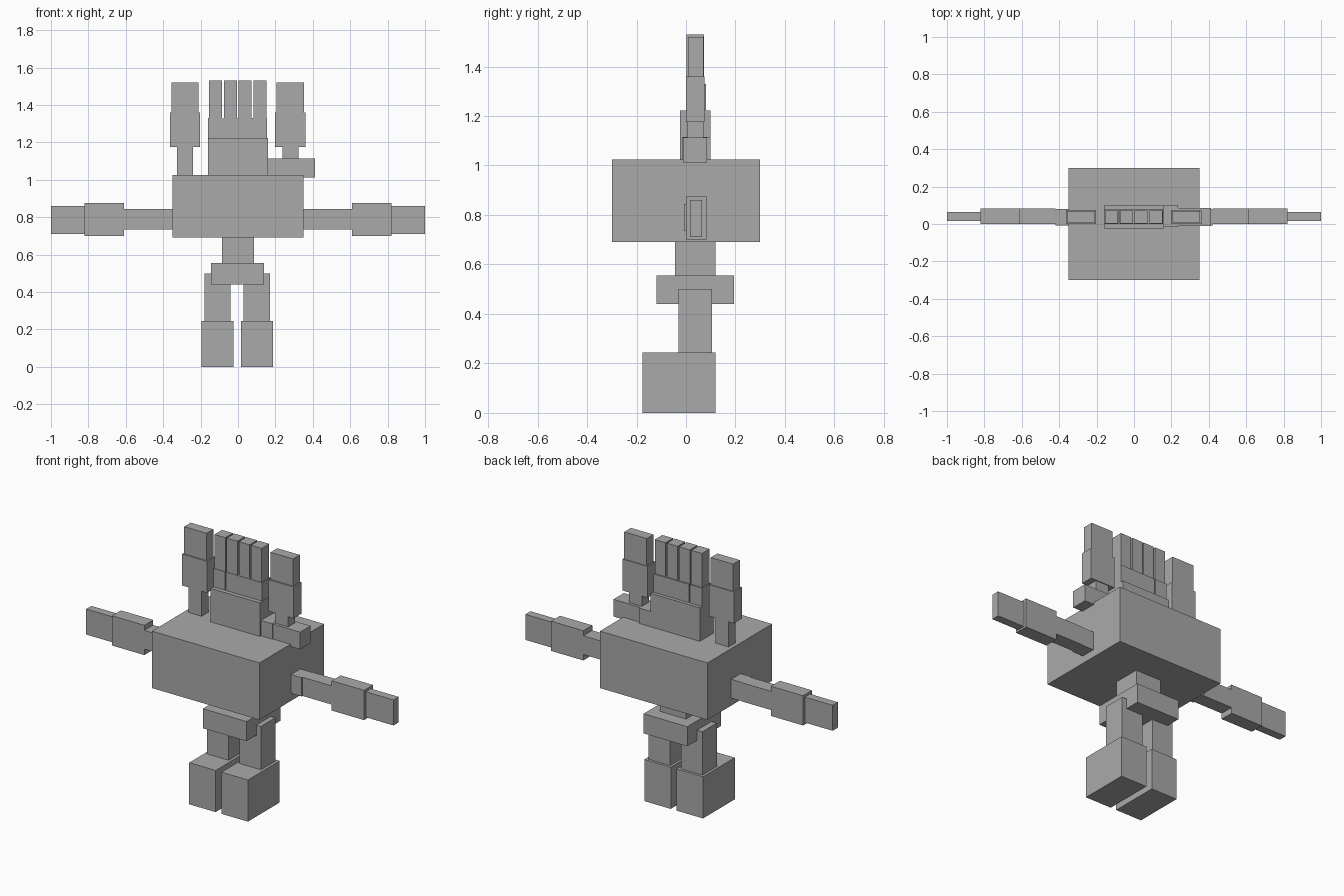
import bpy

cube = bpy.data.objects.get("Cube")
if cube:
    bpy.data.objects.remove(cube, do_unlink=True)

grey = bpy.data.materials.new("plain grey")
grey.use_nodes = True
colour = (0.4, 0.4, 0.4, 1)
grey.diffuse_color = colour
grey.node_tree.nodes["Principled BSDF"].inputs["Base Color"].default_value = colour


def box(name, x, y, z):
    """Flat-faced box filling the given (low, high) ranges."""
    spans = (x, y, z)
    bpy.ops.mesh.primitive_cube_add(size=1, location=[(a + b) / 2 for a, b in spans])
    ob = bpy.context.object
    ob.name = name
    ob.scale = [b - a for a, b in spans]
    bpy.ops.object.transform_apply(location=False, rotation=False, scale=True)
    ob.data.materials.append(grey)
    return ob


def pair(name, x, y, z):
    """The same box on the left and right sides."""
    box("left_" + name, x, y, z)
    box("right_" + name, (-x[1], -x[0]), y, z)


# Torso, waist and hips
box("torso", (-0.35, 0.35), (-0.3, 0.3), (0.69, 1.025))
box("waist", (-0.085, 0.085), (-0.045, 0.12), (0.5, 0.69))
box("hips", (-0.145, 0.14), (-0.12, 0.195), (0.44, 0.555))

# Legs and feet, standing slightly to the right
for side, shift in (("left", 0), ("right", -0.21)):
    box(side + "_leg", (0.03 + shift, 0.17 + shift), (-0.03, 0.105), (0.245, 0.5))
    box(side + "_foot", (0.015 + shift, 0.187 + shift), (-0.175, 0.12), (0, 0.245))

# Arms
pair("shoulder", (0.34, 0.42), (-0.008, 0.08), (0.735, 0.845))
pair("upper_arm", (0.42, 0.61), (0, 0.083), (0.735, 0.845))
pair("forearm", (0.61, 0.82), (0, 0.083), (0.7, 0.875))
pair("hand", (0.82, 1), (0.017, 0.065), (0.71, 0.86))

# Upright side stalks in three stages
for side, mid in (("left", 0.28), ("right", -0.283)):
    for part, half, y, z in (
        ("stalk_base", 0.043, (0.005, 0.07), (1.02, 1.175)),
        ("stalk_middle", 0.081, (0, 0.075), (1.175, 1.36)),
        ("stalk_top", 0.073, (0.008, 0.07), (1.36, 1.52)),
    ):
        box(side + "_" + part, (mid - half, mid + half), y, z)

# Central palm with thumb
box("palm", (-0.16, 0.16), (-0.025, 0.1), (1.025, 1.222))
box("thumb_base", (0.16, 0.235), (-0.015, 0.1), (1.025, 1.115))
box("thumb_tip", (0.235, 0.413), (-0.012, 0.085), (1.012, 1.113))

# Knuckles and four fingers
box("outer_knuckle", (-0.16, -0.083), (0, 0.08), (1.222, 1.33))
box("knuckle_block", (-0.077, 0.156), (0, 0.08), (1.222, 1.33))
for i in range(4):
    start = -0.155 + i * 0.079
    box(f"finger_{i + 1}", (start, start + 0.07), (0.003, 0.073), (1.33, 1.53))
